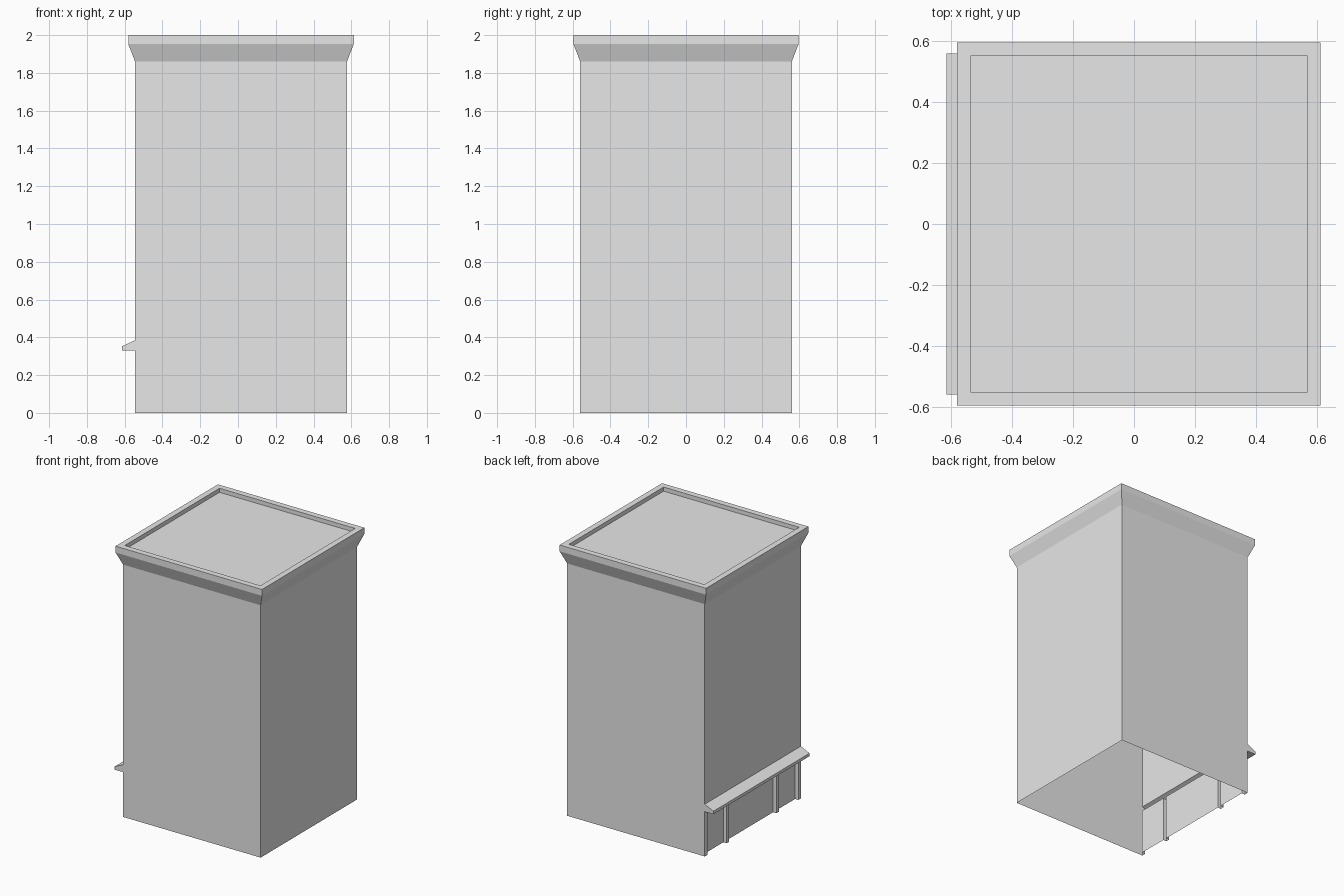
import bpy
from mathutils import Vector

if "Cube" in bpy.data.objects:
    bpy.data.objects.remove(bpy.data.objects["Cube"])

LEFT, RIGHT, HALF = -0.545, 0.577, 0.56    # wall planes
EAVE, TOP, DECK = 1.86, 2.0, 1.97          # cornice levels
SOFFIT, AWNING_TOP = 0.33, 0.385
RECESS = LEFT + 0.027                      # shop window plane

grey = bpy.data.materials.new("plain_grey")
grey.use_nodes = True
COLOUR = (0.8, 0.8, 0.8, 1)
grey.diffuse_color = COLOUR
grey.node_tree.nodes["Principled BSDF"].inputs["Base Color"].default_value = COLOUR


def add_part(name, verts, faces):
    mesh = bpy.data.meshes.new(name)
    mesh.from_pydata(verts, [], faces)
    mesh.materials.append(grey)
    obj = bpy.data.objects.new(name, mesh)
    bpy.context.collection.objects.link(obj)
    return obj


def sweep(name, path, direction, caps=False):
    """Extrude an open path into a strip, optionally closing its two ends."""
    start = [Vector(p) for p in path]
    n = len(start)
    verts = start + [p + Vector(direction) for p in start]
    faces = [(i, i + 1, i + 1 + n, i + n) for i in range(n - 1)]
    if caps:
        faces += [tuple(reversed(range(n))), tuple(range(n, 2 * n))]
    return add_part(name, verts, faces)


# Three plain walls, and the wall above the shop front
sweep("plain_walls", [(LEFT, -HALF, 0), (RIGHT, -HALF, 0),
                      (RIGHT, HALF, 0), (LEFT, HALF, 0)], (0, 0, EAVE))
sweep("wall_above_shop", [(LEFT, HALF, AWNING_TOP), (LEFT, -HALF, AWNING_TOP)],
      (0, 0, EAVE - AWNING_TOP))

# Shop front: recessed windows between four slim pillars
bays = [(0.53, 0.305), (0.275, -0.275), (-0.305, -0.53)]
plan = [(LEFT, HALF, 0)]
for a, b in bays:
    plan += [(LEFT, a, 0), (RECESS, a, 0), (RECESS, b, 0), (LEFT, b, 0)]
plan.append((LEFT, -HALF, 0))
sweep("shop_front", plan, (0, 0, SOFFIT))
for i, (a, b) in enumerate(bays):
    sweep(f"window_soffit_{i + 1}", [(LEFT, a, SOFFIT), (RECESS, a, SOFFIT)], (0, b - a, 0))

# Sloping awning, hollow towards the wall
outer = LEFT - 0.07
sweep("awning", [(LEFT, HALF, AWNING_TOP), (outer, HALF, 0.352),
                 (outer, HALF, SOFFIT), (LEFT, HALF, SOFFIT)],
      (0, -2 * HALF, 0), caps=True)

# Flared cornice, parapet rim and sunken roof deck from stacked square rings
profile = [(0, EAVE), (0.036, 1.953), (0.036, TOP), (-0.008, TOP), (-0.008, DECK)]
verts, faces = [], []
for out, z in profile:
    x0, x1, y = LEFT - out, RIGHT + out, HALF + out
    verts += [(x0, -y, z), (x1, -y, z), (x1, y, z), (x0, y, z)]
for r in range(len(profile) - 1):
    for i in range(4):
        j = (i + 1) % 4
        faces.append((4 * r + i, 4 * r + j, 4 * r + 4 + j, 4 * r + 4 + i))
last = len(verts) - 4
add_part("cornice", verts, faces)
add_part("roof_deck", verts[last:], [(0, 1, 2, 3)])
